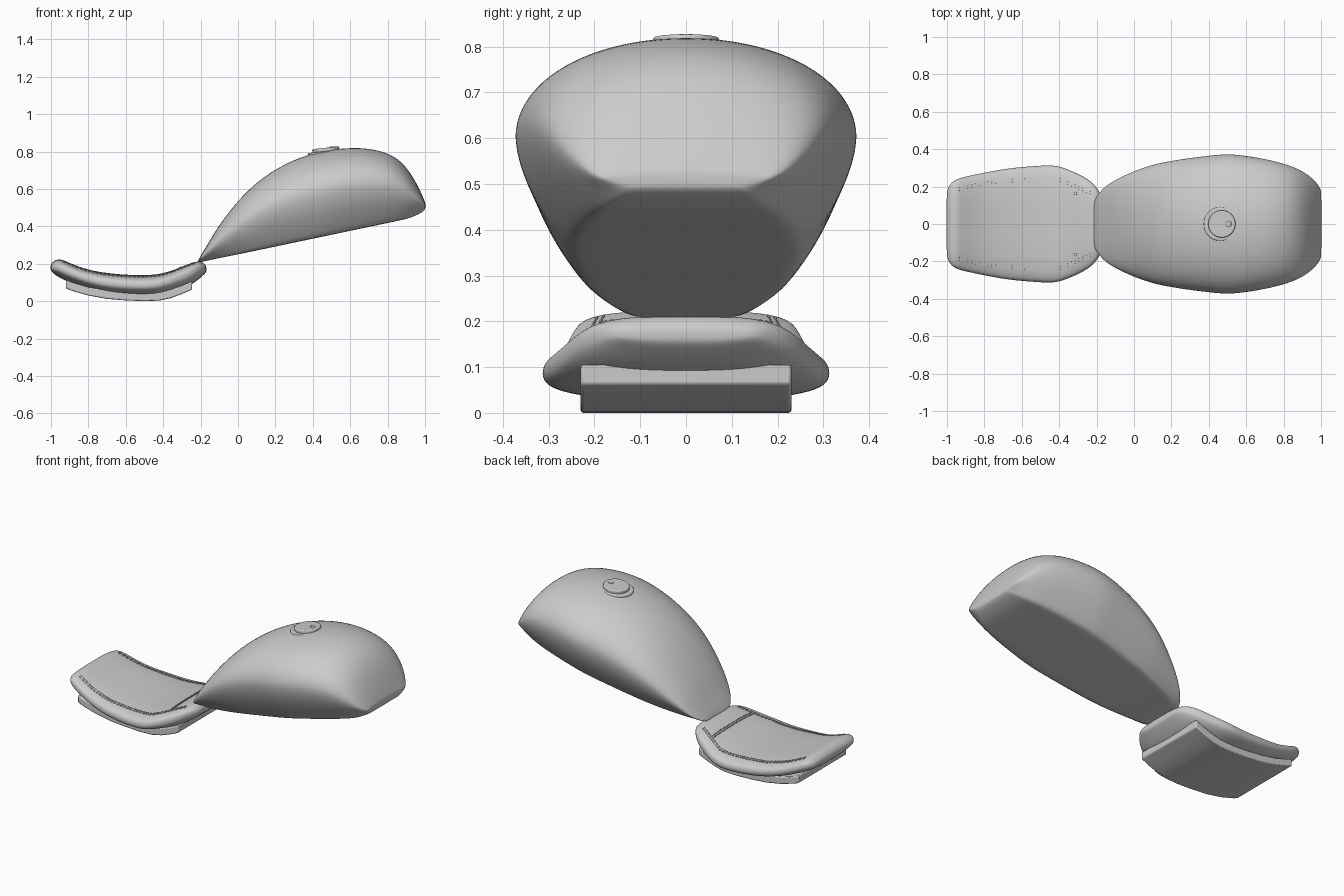
import bpy, bmesh, math
from mathutils import Matrix, Vector
from mathutils.bvhtree import BVHTree

start = bpy.data.objects.get("Cube")
if start:
    bpy.data.objects.remove(start, do_unlink=True)

# One plain material for everything
grey = bpy.data.materials.new("light_grey")
grey.use_nodes = True
colour = (0.6, 0.6, 0.6, 1)
grey.diffuse_color = colour
grey.node_tree.nodes["Principled BSDF"].inputs["Base Color"].default_value = colour


def finish(bm, name, angle=None):
    """Turn a bmesh into a shaded, coloured object."""
    bmesh.ops.recalc_face_normals(bm, faces=bm.faces[:])
    mesh = bpy.data.meshes.new(name)
    bm.to_mesh(mesh)
    bm.free()
    obj = bpy.data.objects.new(name, mesh)
    bpy.context.collection.objects.link(obj)
    mesh.materials.append(grey)
    if angle is None:
        mesh.polygons.foreach_set("use_smooth", [True] * len(mesh.polygons))
    else:
        bpy.ops.object.select_all(action='DESELECT')
        obj.select_set(True)
        bpy.context.view_layer.objects.active = obj
        bpy.ops.object.shade_smooth_by_angle(angle=math.radians(angle))
    return obj


def quarter(power, steps, sign):
    """Rounded quarter section: width and height as fractions."""
    angles = [math.pi / 2 * i / steps for i in range(steps + 1)]
    return [(math.sin(a) ** (2 / power), sign * math.cos(a) ** (2 / power)) for a in angles]


def loft(name, stations, half, mid):
    """Skin a mirrored half section through (x, half width, bottom, top) stations."""
    ring = half + [(-y, v) for y, v in half[-2:0:-1]]
    bm = bmesh.new()
    rows = []
    for x, w, low, high in stations:
        waist = low + (high - low) * mid
        rows.append([bm.verts.new((x, y * w, waist + v * ((high - waist) if v > 0 else (waist - low))))
                     for y, v in ring])
    n = len(ring)
    for a, b in zip(rows, rows[1:]):
        for i in range(n):
            j = (i + 1) % n
            bm.faces.new((a[i], a[j], b[j], b[i]))
    bm.faces.new(rows[0])
    bm.faces.new(rows[-1])
    obj = finish(bm, name)
    sub = obj.modifiers.new("smooth", 'SUBSURF')
    sub.levels = sub.render_levels = 2
    return obj


# Fuel tank: domed top, tapering sides, flat underside
tank_stations = [
    (-.215, .11, .205, .212), (-.205, .14, .207, .235), (-.18, .175, .213, .275),
    (-.15, .205, .22, .325), (-.1, .238, .23, .41), (0, .285, .25, .54),
    (.1, .32, .271, .637), (.2, .34, .292, .706), (.3, .355, .313, .757),
    (.4, .367, .334, .791), (.5, .378, .355, .811), (.6, .367, .376, .821),
    (.7, .35, .397, .818), (.8, .326, .418, .794), (.87, .3, .433, .75),
    (.92, .272, .445, .69), (.96, .24, .462, .62), (.985, .21, .476, .565),
    (.998, .185, .488, .535), (1.002, .165, .497, .522)]
tank_low = [(.975, -.2), (.92, -.42), (.83, -.66), (.73, -.88), (.67, -.985), (.6, -1), (.3, -1), (0, -1)]
loft("fuel_tank", tank_stations, quarter(2.05, 9, 1) + tank_low, .54)

# Seat cushion: dished pad with rolled edges
seat_stations = [
    (-1.003, .16, .172, .19), (-.995, .195, .155, .206), (-.975, .225, .138, .222),
    (-.945, .242, .12, .226), (-.9, .255, .1, .203), (-.8, .275, .062, .166),
    (-.7, .295, .04, .15), (-.6, .306, .029, .141), (-.5, .313, .025, .138),
    (-.42, .317, .032, .144), (-.35, .292, .05, .164), (-.28, .26, .072, .193),
    (-.23, .23, .1, .212), (-.195, .19, .13, .213), (-.175, .155, .148, .196),
    (-.168, .125, .16, .182)]
seat = loft("seat_cushion", seat_stations,
            quarter(3, 8, 1) + quarter(2.6, 8, -1)[-2::-1], .5)

# Seat base: bent slab under the cushion
under = [(-.92, .068), (-.89, .056), (-.8, .03), (-.7, .012), (-.6, .004),
         (-.5, 0), (-.42, .003), (-.36, .016), (-.3, .038), (-.245, .062)]
bm = bmesh.new()
outline = under + [(x, z + .045) for x, z in reversed(under)]
side = bm.faces.new([bm.verts.new((x, -.23, z)) for x, z in outline])
grown = bmesh.ops.extrude_face_region(bm, geom=[side])["geom"]
bmesh.ops.translate(bm, vec=(0, .46, 0), verts=[g for g in grown if isinstance(g, bmesh.types.BMVert)])
bm.faces.ensure_lookup_table()
base = finish(bm, "seat_base", 35)
bevel = base.modifiers.new("soft_edges", 'BEVEL')
bevel.width = .006
bevel.segments = 2
bevel.limit_method = 'ANGLE'
bevel.angle_limit = math.radians(40)

# Stitching: little dashes laid on the cushion surface
bpy.context.view_layer.update()
surface = BVHTree.FromObject(seat, bpy.context.evaluated_depsgraph_get())


def on_seat(p):
    return surface.ray_cast(Vector((p.x, p.y, 1)), Vector((0, 0, -1)))[0]


def sew(bm, path, pitch, length):
    for a, b in zip(path, path[1:]):
        a, b = Vector(a), Vector(b)
        count = max(1, round((b - a).length / pitch))
        step = (b - a) / count
        for i in range(count):
            p = a + step * (i + .5)
            reach = step.normalized() * length / 2
            start, end = on_seat(p - reach), on_seat(p + reach)
            if start and end:
                turn = (end - start).to_track_quat('X', 'Z').to_matrix().to_4x4()
                place = Matrix.Translation((start + end) / 2) @ turn
                bmesh.ops.create_cube(bm, size=1, matrix=place @ Matrix.Diagonal((length, .004, .008, 1)))


bm = bmesh.new()
for flip in (1, -1):
    for inset in (0, .014):
        edge = [(-.94, .192), (-.85, .213), (-.7, .237), (-.41, .25), (-.23, .172)]
        sew(bm, [(x, flip * (y - inset)) for x, y in edge], .022, .014)
for x in (-.319, -.307):
    sew(bm, [(x, -.19), (x, .19)], .011, .008)
finish(bm, "seat_stitching", 30)


# Filler cap: collar, lid and a small lock button
def disc(name, centre, radius, height, tilt, soft):
    bm = bmesh.new()
    place = Matrix.Translation(centre) @ Matrix.Rotation(math.radians(-tilt), 4, 'Y')
    bmesh.ops.create_cone(bm, cap_ends=True, segments=48, radius1=radius, radius2=radius,
                          depth=height, matrix=place)
    obj = finish(bm, name, 35)
    edge = obj.modifiers.new("soft_edges", 'BEVEL')
    edge.width = soft
    edge.segments = 3
    edge.limit_method = 'ANGLE'


disc("cap_collar", (.463, 0, .787), .09, .028, 6, .006)
disc("cap_lid", (.47, 0, .806), .073, .028, 6, .006)
disc("cap_lock", (.505, 0, .821), .016, .012, 3, .002)
